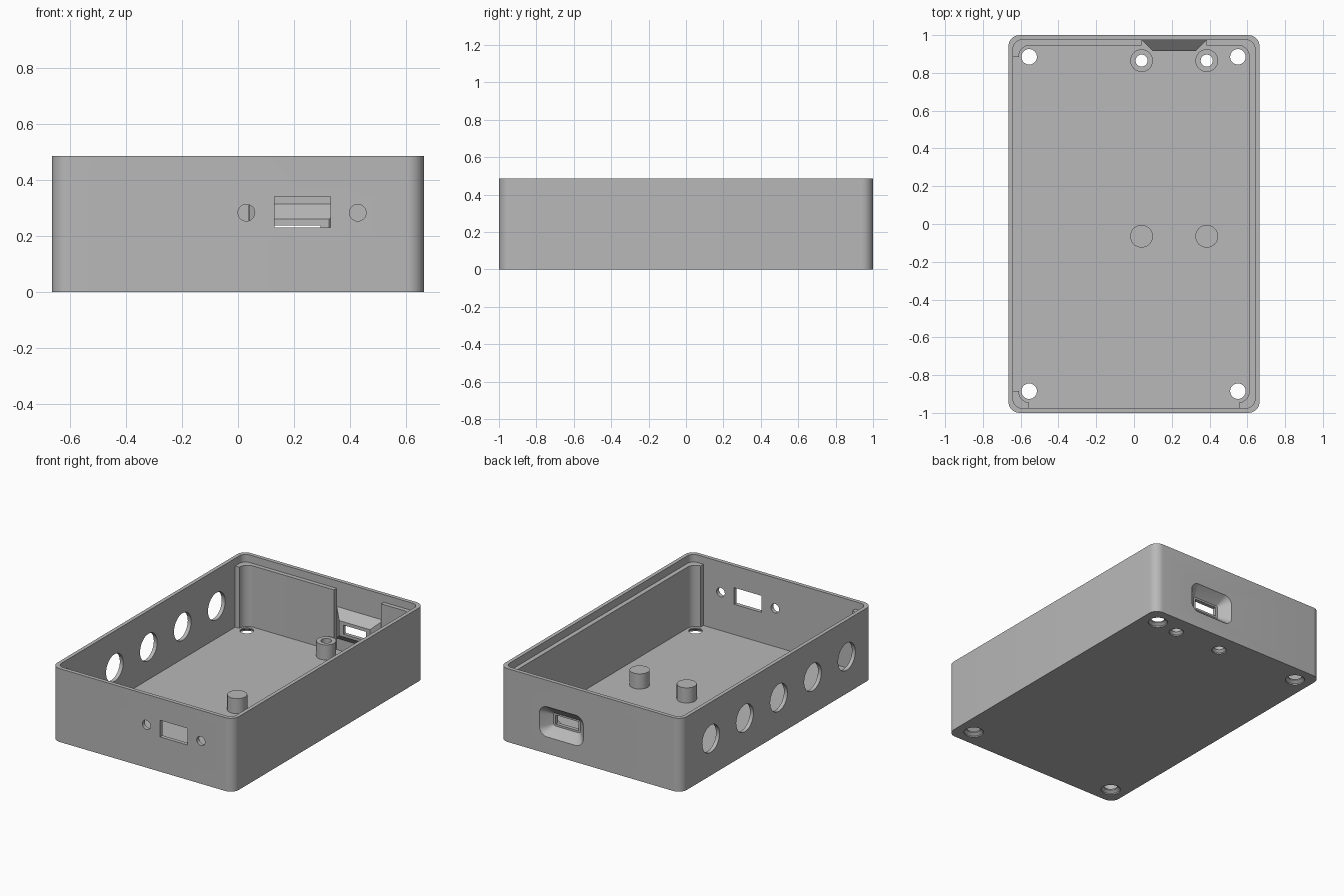
import bpy, bmesh
from math import sin, cos, pi

cube = bpy.data.objects.get("Cube")
if cube:
    bpy.data.objects.remove(cube, do_unlink=True)

grey = bpy.data.materials.new("plain grey")
grey.use_nodes = True
GREY = (0.48, 0.48, 0.48, 1)
grey.diffuse_color = GREY
grey.node_tree.nodes["Principled BSDF"].inputs["Base Color"].default_value = GREY


def outline(u0, u1, v0, v1, r=0.0, steps=8):
    """Rectangle with rounded corners, as a ring of 2D points."""
    points = []
    corners = ((u1 - r, v1 - r), (u0 + r, v1 - r), (u0 + r, v0 + r), (u1 - r, v0 + r))
    for i, (u, v) in enumerate(corners):
        for k in range(steps + 1 if r else 1):
            a = (i + k / steps) * pi / 2
            points.append((u + r * cos(a), v + r * sin(a)))
    return points


def loft(name, axis, *sections):
    """Closed solid through (position, outline) sections along an axis."""
    place = {"X": lambda u, v, w: (w, u, v),
             "Y": lambda u, v, w: (u, w, v),
             "Z": lambda u, v, w: (u, v, w)}[axis]
    bm = bmesh.new()
    rings = [[bm.verts.new(place(u, v, w)) for u, v in ring] for w, ring in sections]
    for a, b in zip(rings, rings[1:]):
        for i in range(len(a)):
            bm.faces.new((a[i - 1], a[i], b[i], b[i - 1]))
    bm.faces.new(rings[0])
    bm.faces.new(rings[-1])
    bmesh.ops.remove_doubles(bm, verts=bm.verts, dist=1e-5)
    bmesh.ops.recalc_face_normals(bm, faces=bm.faces)
    mesh = bpy.data.meshes.new(name)
    bm.to_mesh(mesh)
    bm.free()
    mesh.materials.append(grey)
    obj = bpy.data.objects.new(name, mesh)
    bpy.context.collection.objects.link(obj)
    return obj


def prism(name, axis, w0, w1, ring):
    return loft(name, axis, (w0, ring), (w1, ring))


def disc(u, v, r):
    return outline(u - r, u + r, v - r, v + r, r)


def combine(target, tool, operation="DIFFERENCE"):
    tool.hide_render = True
    mod = target.modifiers.new("combine", "BOOLEAN")
    mod.operation, mod.solver, mod.object = operation, "EXACT", tool
    bpy.context.view_layer.objects.active = target
    bpy.ops.object.modifier_apply(modifier=mod.name)
    bpy.data.objects.remove(tool, do_unlink=True)


W, L, H = 0.665, 1.0, 0.485
FLOOR, LEDGE, TOP = 0.03, 0.435, 0.6
PORT_X = (0.04, 0.385)

# Outer tray with a thin rim above a thicker lining
case = prism("case", "Z", 0, H, outline(-W, W, -L, L, 0.06))
combine(case, prism("rim_cut", "Z", LEDGE, TOP, outline(-0.64, 0.64, -0.974, 0.974, 0.045)))
combine(case, prism("cavity_cut", "Z", FLOOR, TOP, outline(-0.61, 0.61, -0.946, 0.946, 0.06)))

# Lining removed along the right wall, the front wall and around the port
for box in ((-0.64, -0.5, -0.885, 0.885), (-0.555, 0.555, -0.974, -0.85), (*PORT_X, 0.85, 0.974)):
    combine(case, prism("lining_cut", "Z", FLOOR, TOP, outline(*box)))

# Tapered port housing inside the back wall
combine(case, loft("port_housing", "Y",
                   (0.985, outline(0.03, 0.395, 0.095, 0.325)),
                   (0.915, outline(0.1, 0.325, 0.16, 0.26))), "UNION")

# Rounded funnel and slot seen from behind
combine(case, loft("port_funnel_cut", "Y",
                   (1.01, outline(0.045, 0.38, 0.105, 0.315, 0.06)),
                   (0.995, outline(0.055, 0.37, 0.113, 0.307, 0.055)),
                   (0.94, outline(0.115, 0.31, 0.165, 0.25, 0.012))))
combine(case, prism("port_slot_cut", "Y", 0.88, 0.96, outline(0.13, 0.295, 0.178, 0.238)))

# Standoff posts: the back pair is drilled
for x in PORT_X:
    for y in (-0.065, 0.865):
        combine(case, prism("post", "Z", 0.01, 0.13, disc(x, y, 0.06)), "UNION")


def countersunk(x, y, r, head):
    combine(case, loft("screw_cut", "Z", (-0.01, disc(x, y, head)), (0.008, disc(x, y, head)),
                       (0.022, disc(x, y, r)), (0.3, disc(x, y, r))))


for x in PORT_X:
    countersunk(x, 0.865, 0.032, 0.045)
for x in (-0.555, 0.55):
    for y in (-0.885, 0.885):
        countersunk(x, y, 0.041, 0.06)

# Front window with a fixing hole on each side
combine(case, prism("window_cut", "Y", -1.1, -0.9, outline(0.13, 0.33, 0.23, 0.34)))
for x in (0.03, 0.428):
    combine(case, prism("fixing_cut", "Y", -1.1, -0.9, disc(x, 0.283, 0.03)))

# Row of five large round holes in the right wall
for i in range(-2, 3):
    combine(case, prism("side_hole_cut", "X", -0.8, -0.55, disc(-0.02 + i * 0.355, 0.243, 0.09)))

bpy.ops.object.select_all(action="DESELECT")
case.select_set(True)
bpy.context.view_layer.objects.active = case
bpy.ops.object.shade_smooth_by_angle(angle=pi / 6)
